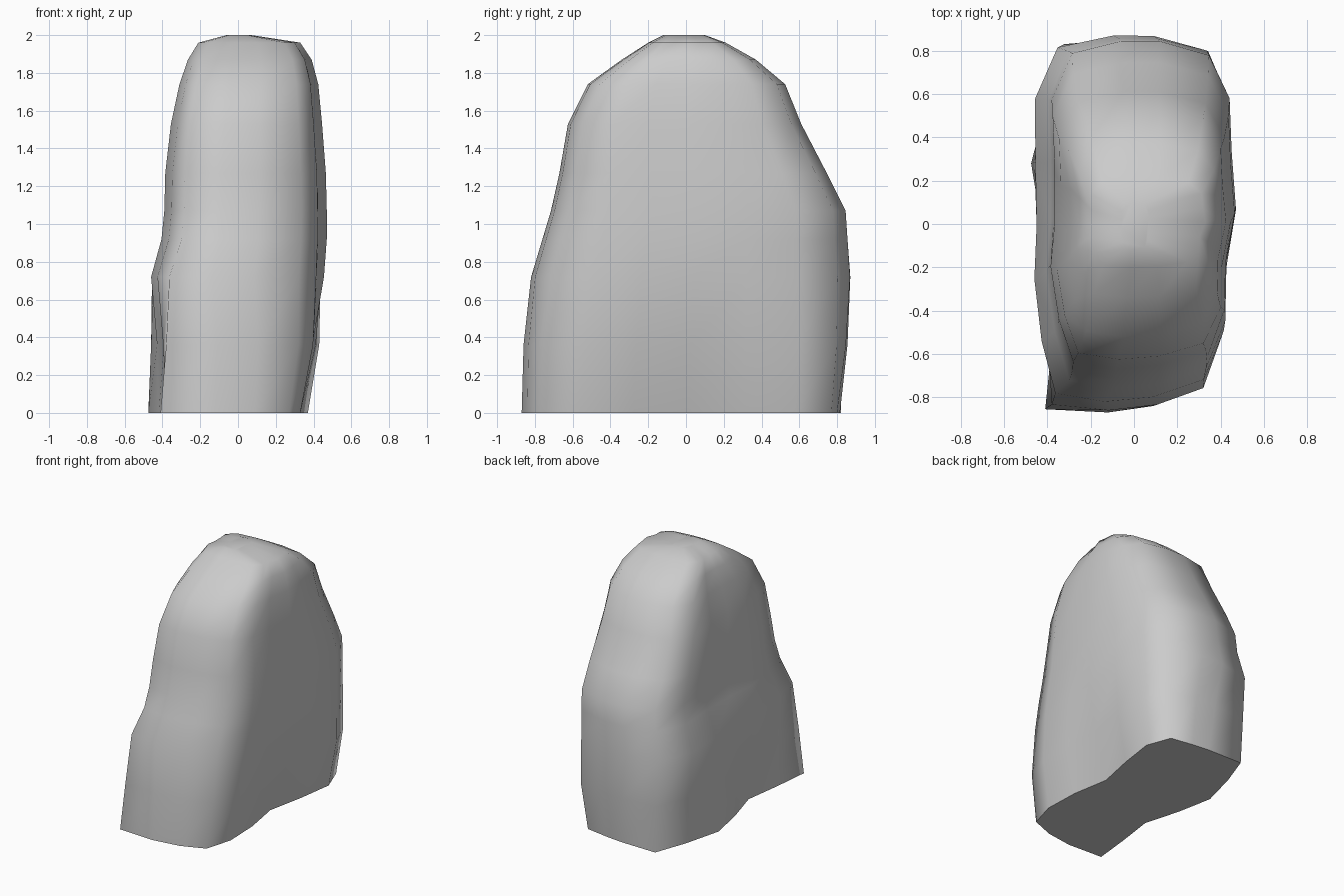
import bpy, bmesh, math

if "Cube" in bpy.data.objects:
    bpy.data.objects.remove(bpy.data.objects["Cube"])

# Outline of the boulder where it meets the ground, and at its widest height
BASE = [(-.41, -.855), (-.12, -.87), (.09, -.84), (.27, -.77), (.33, -.56), (.32, -.28),
        (.27, .01), (.33, .3), (.37, .58), (.30, .77), (.12, .80), (-.02, .815),
        (-.31, .82), (-.4, .57), (-.475, .28), (-.42, 0), (-.34, -.28), (-.38, -.57)]
MID = [(-.32, -.75), (-.11, -.79), (.10, -.77), (.33, -.69), (.42, -.47), (.425, -.22),
       (.47, .05), (.45, .32), (.44, .58), (.34, .79), (.1, .86), (-.08, .86),
       (-.32, .80), (-.42, .57), (-.41, .28), (-.41, 0), (-.43, -.24), (-.39, -.52)]

# Height, then left, right, front and back limits of each layer
LAYERS = [(.36, -.46, .43, -.86, .855), (.72, -.46, .455, -.82, .87),
          (.92, -.405, .47, -.76, .855), (1.07, -.39, .47, -.715, .845),
          (1.27, -.385, .465, -.67, .745), (1.53, -.355, .445, -.625, .61),
          (1.74, -.31, .425, -.52, .525), (1.87, -.265, .39, -.34, .37),
          (1.96, -.21, .33, -.2, .21), (2.0, -.06, .07, -.12, .1)]


def fit(points, x0, x1, y0, y1):
    """Stretch an outline to the given limits."""
    xs, ys = zip(*points)
    sx = (x1 - x0) / (max(xs) - min(xs))
    sy = (y1 - y0) / (max(ys) - min(ys))
    return [(x0 + (x - min(xs)) * sx, y0 + (y - min(ys)) * sy) for x, y in points]


def blend(a, b, t):
    return [(p[0] + (q[0] - p[0]) * t, p[1] + (q[1] - p[1]) * t) for p, q in zip(a, b)]


# Boulder: loft the layers from the ground to the crown
bm = bmesh.new()
rings = [[bm.verts.new((x, y, 0)) for x, y in BASE]]
for z, *limits in LAYERS:
    outline = fit(blend(BASE, MID, min(1, z / .8)), *limits)
    rings.append([bm.verts.new((x, y, z)) for x, y in outline])
n = len(BASE)
for low, high in zip(rings, rings[1:]):
    for i in range(n):
        j = (i + 1) % n
        bm.faces.new((low[i], low[j], high[j], high[i]))
underside = bm.faces.new(rings[0][::-1])
bm.faces.new(rings[-1])
bmesh.ops.recalc_face_normals(bm, faces=bm.faces)

# Smooth sides, sharp edge round the flat underside
for face in bm.faces:
    face.smooth = face is not underside
for edge in underside.edges:
    edge.smooth = False

mesh = bpy.data.meshes.new("boulder")
bm.to_mesh(mesh)
bm.free()
boulder = bpy.data.objects.new("boulder", mesh)
bpy.context.collection.objects.link(boulder)
